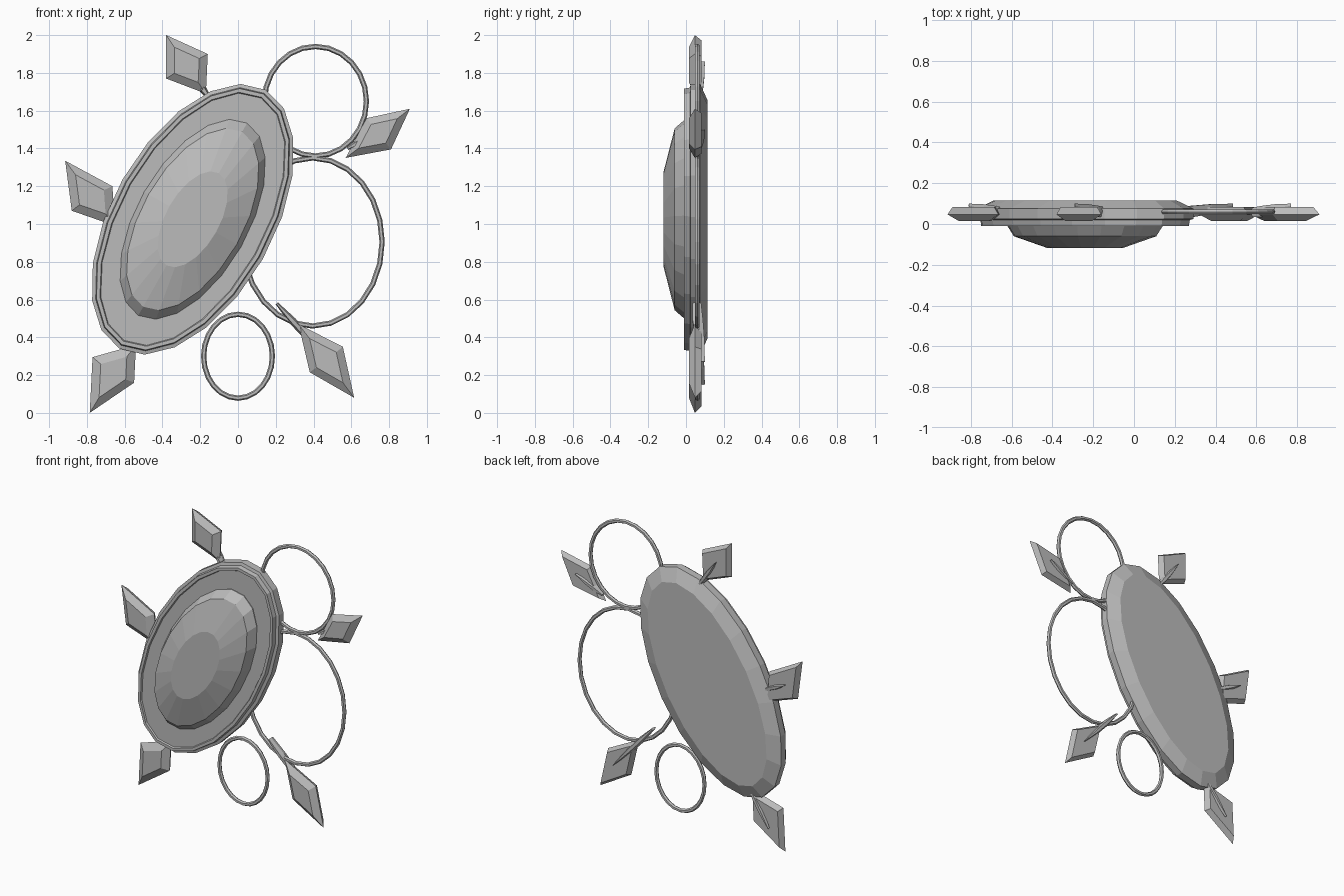
import bpy, bmesh, math
from mathutils import Vector

if "Cube" in bpy.data.objects:
    bpy.data.objects.remove(bpy.data.objects["Cube"])

metal = bpy.data.materials.new("grey_metal")
metal.diffuse_color = (0.5, 0.5, 0.5, 1)
metal.use_nodes = True
metal.node_tree.nodes["Principled BSDF"].inputs["Base Color"].default_value = metal.diffuse_color


def make(name, bm):
    bmesh.ops.remove_doubles(bm, verts=bm.verts, dist=1e-5)
    bmesh.ops.recalc_face_normals(bm, faces=bm.faces)
    mesh = bpy.data.meshes.new(name)
    bm.to_mesh(mesh)
    bm.free()
    mesh.materials.append(metal)
    ob = bpy.data.objects.new(name, mesh)
    bpy.context.collection.objects.link(ob)
    return ob


def loft(name, loops, closed=False):
    """Skin a list of equal point loops; cap the ends unless closed."""
    bm = bmesh.new()
    rows = [[bm.verts.new(p) for p in loop] for loop in loops]
    n = len(rows[0])
    pairs = list(zip(rows, rows[1:])) + ([(rows[-1], rows[0])] if closed else [])
    for a, b in pairs:
        for i in range(n):
            j = (i + 1) % n
            bm.faces.new((a[i], a[j], b[j], b[i]))
    if not closed:
        bm.faces.new(rows[0])
        bm.faces.new(rows[-1])
    return make(name, bm)


def tilted_ellipse(a, b, y, n=20, tilt=math.radians(29.5)):
    c, s = math.cos(tilt), math.sin(tilt)
    pts = []
    for i in range(n):
        t = 2 * math.pi * i / n
        u, v = a * math.cos(t), b * math.sin(t)
        pts.append((-0.24 + u * s + v * c, y, 1.025 + u * c - v * s))
    return pts


# Oval plate with stepped front rim and bevelled back: (inset, y)
plate = [(0.09, 0.115), (0.0, 0.075), (0.0, 0.025), (0.02, 0.02),
         (0.025, -0.01), (0.045, -0.01), (0.05, 0.0)]
loft("oval_plate", [tilted_ellipse(0.787 - d, 0.427 - d, y) for d, y in plate])

# Domed stone with flat top: (scale, y)
dome = [(1, 0.01), (1, -0.005), (0.91, -0.06), (0.48, -0.118)]
loft("domed_stone", [tilted_ellipse(0.585 * s, 0.295 * s, y) for s, y in dome])


# Thin wire hoops
def hoop(name, x, z, rx, rz, wire=0.014, n=24, sides=6):
    loops = []
    for i in range(n):
        t = 2 * math.pi * i / n
        loops.append([((rx + wire * math.cos(p)) * math.cos(t) + x,
                       0.06 + wire * math.sin(p),
                       (rz + wire * math.cos(p)) * math.sin(t) + z)
                      for p in (2 * math.pi * k / sides for k in range(sides))])
    loft(name, loops, closed=True)


hoop("upper_hoop", 0.41, 1.65, 0.27, 0.29)
hoop("middle_hoop", 0.395, 0.905, 0.368, 0.445)
hoop("lower_hoop", 0.0, 0.30, 0.182, 0.222)


# Bevelled diamond spikes, each with a thin leaf-shaped pin behind it
def diamond(name, corners):
    mid = sum((Vector(c) for c in corners), Vector((0, 0))) / 4
    loops = []
    for s, y in ((0.6, 0.015), (1, 0.047), (0.82, 0.083)):
        pts = [mid + (Vector(c) - mid) * s for c in corners]
        loops.append([(p.x, y, p.y) for p in pts])
    loft(name, loops)


def pin(name, start, tip):
    a, b = Vector(start), Vector(tip)
    d = (b - a).normalized()
    side = Vector((-d.y, d.x))
    loops = []
    for f, w, y0, y1 in ((0, 0.008, 0.035, 0.08), (0.3, 0.02, 0.035, 0.09),
                         (0.6, 0.018, 0.05, 0.097), (1, 0.002, 0.08, 0.1)):
        c = a + (b - a) * f
        m = (y0 + y1) / 2
        ring = ((w, m), (w * 0.5, y1), (-w * 0.5, y1),
                (-w, m), (-w * 0.5, y0), (w * 0.5, y0))
        loops.append([((c + side * o).x, y, (c + side * o).y) for o, y in ring])
    loft(name, loops)


spikes = {
    "top": ([(-.38, 2.0), (-.16, 1.90), (-.17, 1.69), (-.38, 1.77)],
            (-.14, 1.65), (-.29, 1.86)),
    "left": ([(-.915, 1.335), (-.665, 1.20), (-.65, .99), (-.88, 1.07)],
             (-.64, 1.08), (-.81, 1.16)),
    "bottom_left": ([(-.785, 0.0), (-.77, .295), (-.54, .36), (-.55, .16)],
                    (-.53, .38), (-.69, .15)),
    "bottom_right": ([(.615, .08), (.555, .35), (.32, .47), (.38, .215)],
                     (.205, .58), (.485, .27)),
    "right": ([(.91, 1.61), (.81, 1.395), (.57, 1.35), (.68, 1.56)],
              (.58, 1.40), (.77, 1.50)),
}
for key, (corners, start, tip) in spikes.items():
    diamond(key + "_diamond", corners)
    pin(key + "_pin", start, tip)
